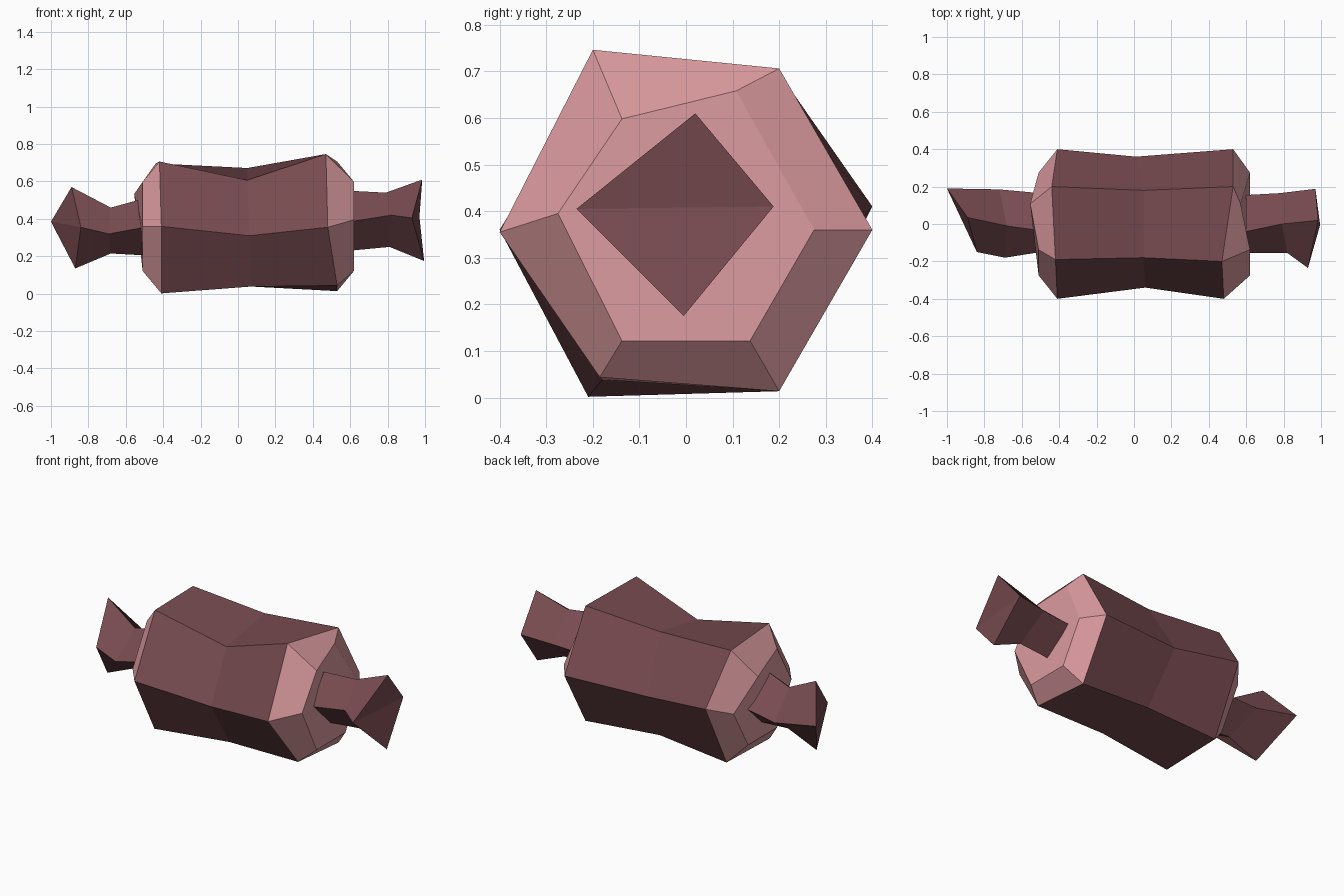
import bpy
import bmesh
from math import cos, sin, tau

default_cube = bpy.data.objects.get("Cube")
if default_cube:
    bpy.data.objects.remove(default_cube, do_unlink=True)


def make_material(name, colour):
    material = bpy.data.materials.new(name)
    material.use_nodes = True
    rgba = (*colour, 1.0)
    material.diffuse_color = rgba
    shader = material.node_tree.nodes["Principled BSDF"]
    shader.inputs["Base Color"].default_value = rgba
    shader.inputs["Roughness"].default_value = 0.8
    return material


def ring(sides, x, radius, height, nudges):
    """Regular polygon across x, starting at the back corner and going over
    the top to the front; nudges push single corners for a hand-cut look."""
    points = []
    for corner in range(sides):
        angle = tau * corner / sides
        dx, dy, dz = nudges.get(corner, (0, 0, 0))
        points.append((x + dx,
                       radius * cos(angle) + dy,
                       height + radius * sin(angle) + dz))
    return points


def loft(name, rings, materials, accent_bands=()):
    """Skin a row of rings, close both ends, and colour the chosen bands."""
    bm = bmesh.new()
    loops = [[bm.verts.new(point) for point in points] for points in rings]
    sides = len(loops[0])

    for band, (near, far) in enumerate(zip(loops, loops[1:])):
        for corner in range(sides):
            following = (corner + 1) % sides
            face = bm.faces.new((near[corner], near[following],
                                 far[following], far[corner]))
            face.material_index = int(band in accent_bands)

    for end in (loops[0], loops[-1]):
        # four-sided ends fold along their back-to-front diagonal
        if sides == 4:
            back, top, front, bottom = end
            pieces = [(back, top, front), (back, front, bottom)]
        else:
            pieces = [end]
        for piece in pieces:
            bm.faces.new(piece).material_index = int(bool(accent_bands))

    bmesh.ops.recalc_face_normals(bm, faces=bm.faces[:])
    mesh = bpy.data.meshes.new(name)
    bm.to_mesh(mesh)
    bm.free()
    for material in materials:
        mesh.materials.append(material)
    obj = bpy.data.objects.new(name, mesh)
    bpy.context.collection.objects.link(obj)
    return obj


wrapper = make_material("dark rose wrapper", (0.185, 0.07, 0.08))
pink = make_material("pale pink ends", (0.70, 0.32, 0.34))

BACK, BACK_TOP, FRONT_TOP, FRONT, FRONT_LOW, BACK_LOW = range(6)
MIDDLE = 0.36

# Six-sided body: pinched waist, flared rims, bevelled pink ends
loft("candy_body", [
    ring(6, -0.51, 0.275, MIDDLE, {BACK_TOP: (-0.045, -0.03, -0.065)}),
    ring(6, -0.41, 0.4, MIDDLE, {BACK: (0, 0, 0.05),
                                 BACK_TOP: (-0.03, 0, -0.01),
                                 FRONT_TOP: (-0.01, 0.01, 0),
                                 FRONT_LOW: (0, -0.01, -0.012)}),
    ring(6, 0.05, 0.36, MIDDLE, {BACK: (-0.04, 0, 0),
                                 FRONT_TOP: (0, 0, -0.065),
                                 FRONT: (0.01, 0.02, -0.05),
                                 FRONT_LOW: (0.02, 0, -0.01)}),
    ring(6, 0.53, 0.4, MIDDLE, {FRONT_TOP: (-0.06, 0, 0.04),
                                FRONT: (-0.05, 0, -0.005),
                                FRONT_LOW: (0, 0.015, 0.03)}),
    ring(6, 0.62, 0.275, MIDDLE, {BACK_TOP: (-0.05, -0.03, 0.06),
                                  FRONT: (0, 0, 0.035)}),
], [wrapper, pink], accent_bands=(0, 3))

RIDGE, FACING, KEEL = 1, 2, 3

# Flared four-sided twist on the left
loft("left_twist", [
    ring(4, 0.6, 0.155, 0.385, {RIDGE: (0, -0.04, 0.01)}),
    ring(4, 0.8, 0.155, 0.395, {BACK: (-0.02, 0.01, 0),
                                RIDGE: (-0.01, 0, -0.01),
                                FACING: (0.02, 0, 0.025),
                                KEEL: (0.01, 0, 0.01)}),
    ring(4, 0.97, 0.2, 0.4, {BACK: (0, -0.012, 0.01),
                             RIDGE: (0.015, 0.02, 0.01),
                             FACING: (-0.04, -0.035, 0.005),
                             KEEL: (0.025, -0.005, -0.025)}),
], [wrapper])

# Flared four-sided twist on the right, its back corner pulled out
loft("right_twist", [
    ring(4, -0.5, 0.15, 0.355, {BACK: (0, 0.015, 0),
                                RIDGE: (0, -0.035, 0.005)}),
    ring(4, -0.69, 0.18, 0.33, {BACK: (-0.03, 0.005, 0),
                                RIDGE: (0.01, -0.01, -0.05),
                                FACING: (0, 0, -0.01),
                                KEEL: (0.01, 0, 0.065)}),
    ring(4, -0.88, 0.2, 0.36, {BACK: (-0.12, -0.01, 0.025),
                               RIDGE: (-0.01, 0.035, 0.01),
                               FACING: (0.04, 0.05, -0.005),
                               KEEL: (0.01, 0, -0.025)}),
], [wrapper])
